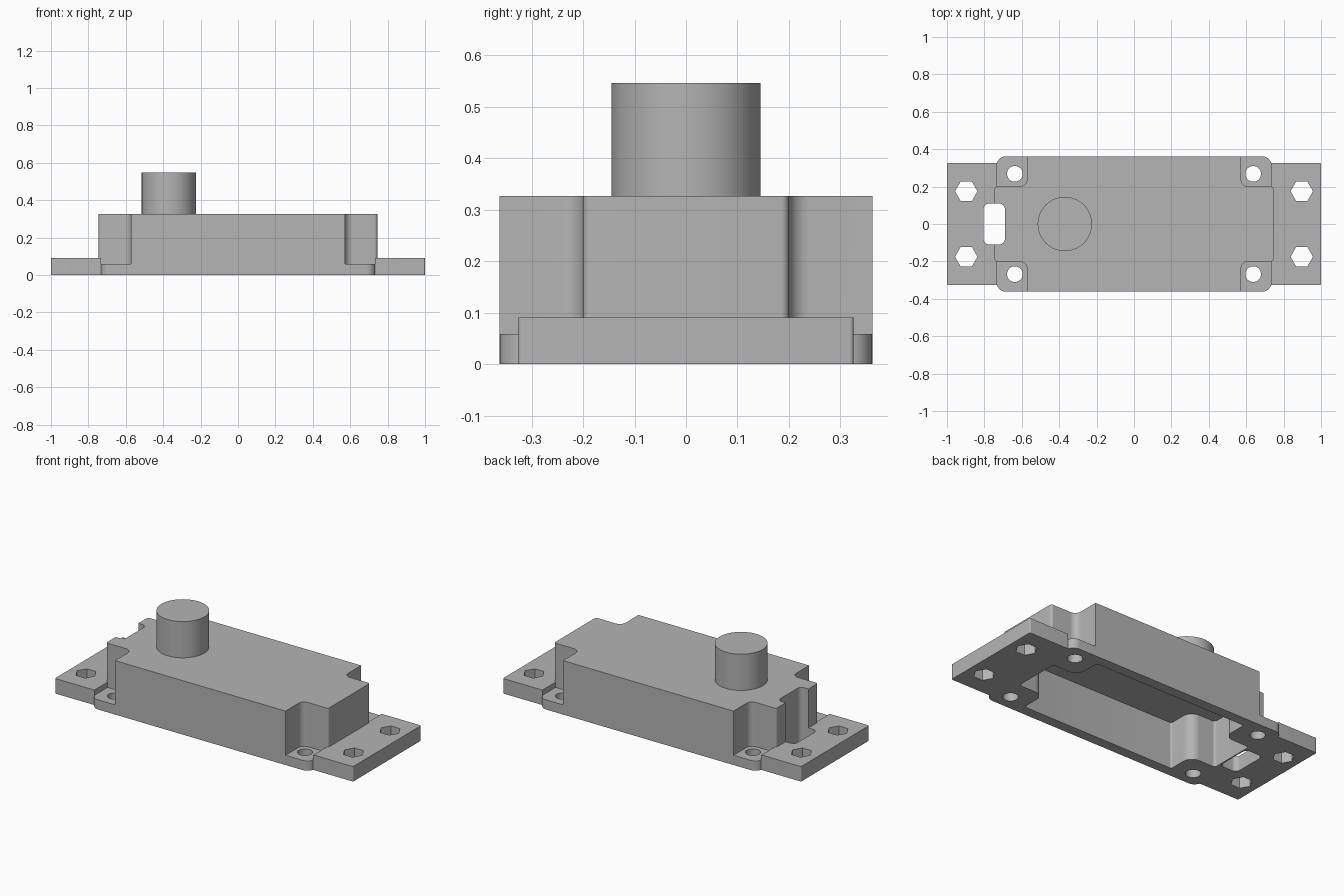
import bpy, bmesh, math
from mathutils import Vector

if "Cube" in bpy.data.objects:
    bpy.data.objects.remove(bpy.data.objects["Cube"], do_unlink=True)

grey = bpy.data.materials.new("plain grey")
grey.use_nodes = True
colour = (0.46, 0.46, 0.46, 1)
grey.diffuse_color = colour
grey.node_tree.nodes["Principled BSDF"].inputs["Base Color"].default_value = colour


def rounded(corners, steps=8):
    """Outline from (x, y, radius) corners, each right angle turned into an arc."""
    out = []
    for i, (x, y, r) in enumerate(corners):
        p = Vector((x, y))
        if r == 0:
            out.append(p)
            continue
        a = (Vector(corners[i - 1][:2]) - p).normalized() * r
        b = (Vector(corners[(i + 1) % len(corners)][:2]) - p).normalized() * r
        for k in range(steps + 1):
            t = math.pi / 2 * k / steps
            out.append(p + a * (1 - math.sin(t)) + b * (1 - math.cos(t)))
    return out


def mirrored(quarter):
    """Complete an outline from the corners of its +x +y quarter."""
    corners = []
    for sx, sy in ((1, 1), (-1, 1), (-1, -1), (1, -1)):
        part = [(x * sx, y * sy, r) for x, y, r in quarter]
        corners += part if sx * sy > 0 else part[::-1]
    return rounded(corners)


def ring(cx, cy, r, sides):
    angles = [2 * math.pi * k / sides for k in range(sides)]
    return [Vector((cx + r * math.cos(a), cy + r * math.sin(a))) for a in angles]


def prism(name, outlines, z0, z1):
    bm = bmesh.new()
    for outline in outlines:
        face = bm.faces.new([bm.verts.new((p.x, p.y, z0)) for p in outline])
        res = bmesh.ops.extrude_face_region(bm, geom=[face])
        for v in res["geom"]:
            if isinstance(v, bmesh.types.BMVert):
                v.co.z = z1
    bmesh.ops.recalc_face_normals(bm, faces=bm.faces)
    mesh = bpy.data.meshes.new(name)
    bm.to_mesh(mesh)
    bm.free()
    mesh.materials.append(grey)
    ob = bpy.data.objects.new(name, mesh)
    bpy.context.collection.objects.link(ob)
    return ob


def combine(target, tool, operation):
    mod = target.modifiers.new(operation.lower(), "BOOLEAN")
    mod.operation, mod.object, mod.solver = operation, tool, "EXACT"
    bpy.context.view_layer.objects.active = target
    bpy.ops.object.modifier_apply(modifier=mod.name)
    bpy.data.objects.remove(tool, do_unlink=True)


def four(cx, cy, r, sides):
    return [ring(sx * cx, sy * cy, r, sides) for sx in (1, -1) for sy in (1, -1)]


TOP = 0.327
pad_outline = mirrored([(0.735, 0.362, 0.05)])

# Mounting flange, recessed at the corner pads
housing = prism("housing", [mirrored([(1, 0.326, 0.008)])], 0, 0.091)
combine(housing, prism("recess", [pad_outline], 0.059, 0.2), "DIFFERENCE")

# Corner pads and notched case
combine(housing, prism("pads", [pad_outline], 0, 0.059), "UNION")
case = mirrored([(0.745, 0.2, 0.015), (0.572, 0.2, 0.04), (0.572, 0.362, 0)])
combine(housing, prism("case", [case], 0, TOP), "UNION")

# Hollow underside
hollow = mirrored([(0.682, 0.14, 0.015), (0.512, 0.14, 0.06), (0.512, 0.3, 0.01)])
combine(housing, prism("hollow", [hollow], -0.1, 0.28), "DIFFERENCE")

# Cable slot through the end wall
slot = rounded([(-0.69, 0.109, 0.03), (-0.805, 0.109, 0.03),
                (-0.805, -0.109, 0.03), (-0.69, -0.109, 0.03)])
combine(housing, prism("slot", [slot], -0.1, 0.5), "DIFFERENCE")

# Hexagonal flange holes and round pad holes
combine(housing, prism("hex_holes", four(0.897, 0.175, 0.06, 6), -0.1, 0.2), "DIFFERENCE")
combine(housing, prism("screw_holes", four(0.637, 0.268, 0.042, 32), -0.1, 0.2), "DIFFERENCE")

# Round post on top
post = prism("post", [ring(-0.37, 0, 0.145, 64)], TOP - 0.02, 0.547)

for ob in (housing, post):
    bpy.ops.object.select_all(action="DESELECT")
    ob.select_set(True)
    bpy.context.view_layer.objects.active = ob
    bpy.ops.object.shade_smooth_by_angle(angle=math.radians(30))
